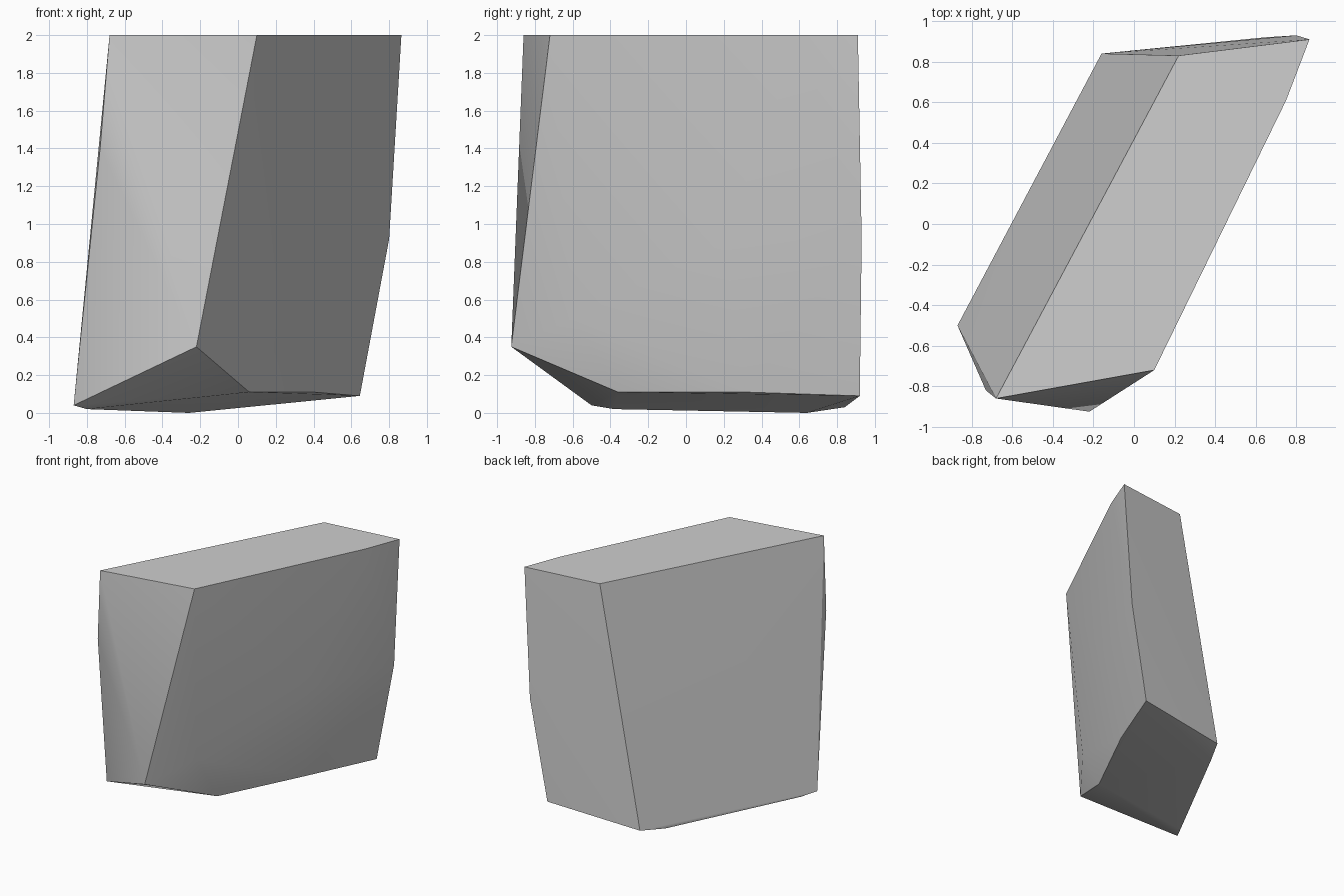
import bpy
import bmesh
import math

default_cube = bpy.data.objects.get("Cube")
if default_cube:
    bpy.data.objects.remove(default_cube, do_unlink=True)


def make_material(name, colour):
    material = bpy.data.materials.new(name)
    material.use_nodes = True
    material.diffuse_color = colour
    shader = next(n for n in material.node_tree.nodes if n.type == "BSDF_PRINCIPLED")
    shader.inputs["Base Color"].default_value = colour
    return material


def make_hull(name, points, material, smooth_angle):
    """Wrap corner points in a convex solid, smooth except at sharp edges."""
    bm = bmesh.new()
    for point in points:
        bm.verts.new(point)
    bmesh.ops.convex_hull(bm, input=bm.verts[:])
    loose = [v for v in bm.verts if not v.link_faces]
    bmesh.ops.delete(bm, geom=loose, context="VERTS")
    bmesh.ops.recalc_face_normals(bm, faces=bm.faces[:])

    mesh = bpy.data.meshes.new(name)
    bm.to_mesh(mesh)
    bm.free()
    mesh.materials.append(material)
    obj = bpy.data.objects.new(name, mesh)
    bpy.context.collection.objects.link(obj)

    bpy.ops.object.select_all(action="DESELECT")
    obj.select_set(True)
    bpy.context.view_layer.objects.active = obj
    bpy.ops.object.shade_smooth_by_angle(angle=math.radians(smooth_angle))

    # Large facets dominate the shading so that slivers do not smear it
    weighted = obj.modifiers.new("facet_shading", "WEIGHTED_NORMAL")
    weighted.keep_sharp = True
    return obj


# Flat cut top
top_outline = [(-.68, -.86), (.10, -.72), (.75, .61), (.865, .91), (.22, .83)]
top_rim = [(x, y, 2) for x, y in top_outline]

# Bulges on the front left and back right edges
side_corners = [(-.73, -.82, 1.4), (.80, .93, .92)]

# Low ridge across the broad rounded side
side_ridge = [(.03, -.60, .50), (.48, .20, .90)]

# Chipped underside: front tip, right edge, then left edge
front_tip = [(-.22, -.925, .35)]
right_edge = [(.06, -.36, .11), (.40, .32, .11), (.645, .92, .09)]
left_edge = [(-.87, -.50, .04), (-.80, -.38, .02), (-.26, .64, 0), (-.16, .84, .03)]

stone = make_material("stone grey", (.62, .62, .62, 1))
make_hull("stone_block",
          top_rim + side_corners + side_ridge + front_tip + right_edge + left_edge,
          stone, 30)
